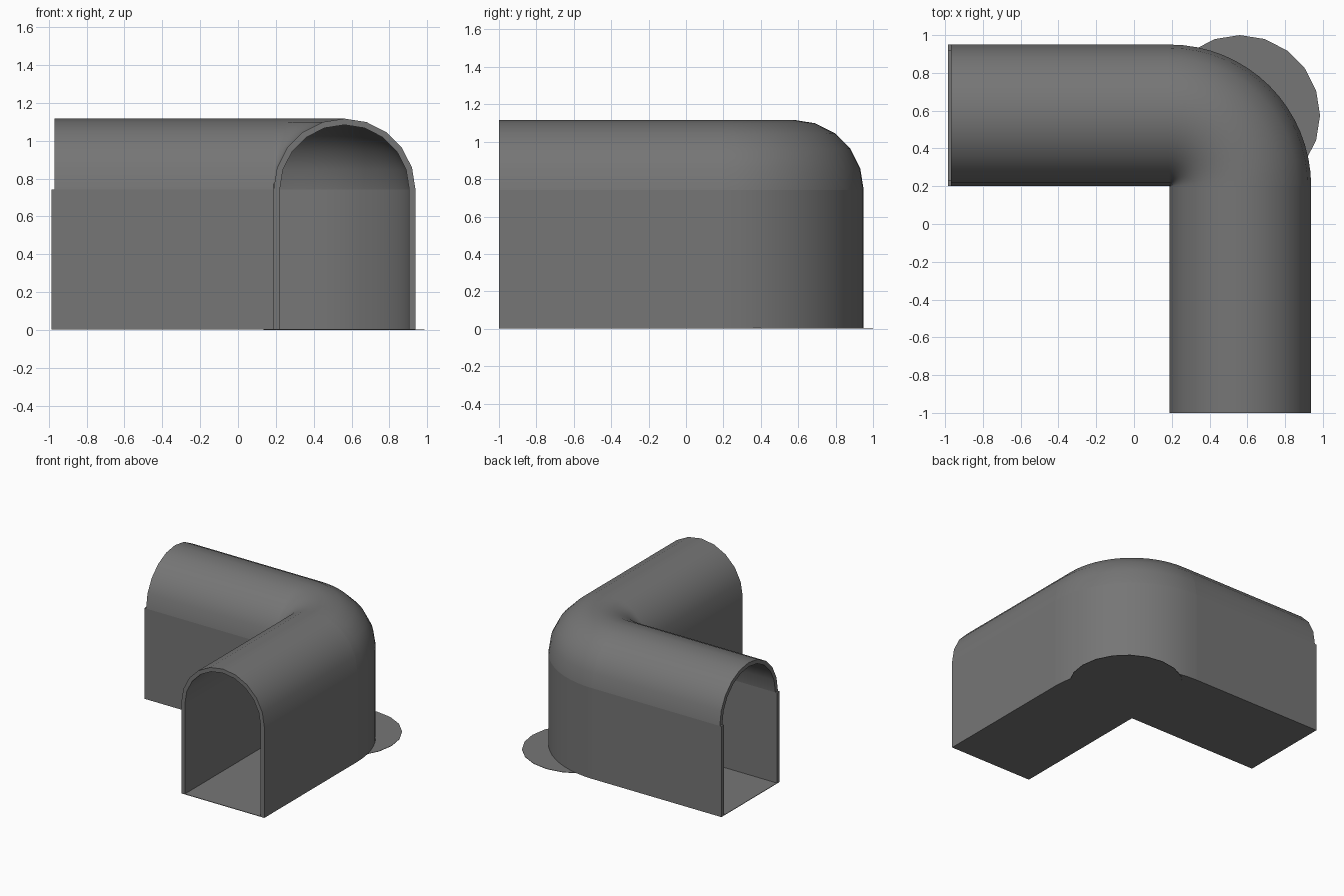
import bpy, bmesh, math
from mathutils import Vector

if "Cube" in bpy.data.objects:
    bpy.data.objects.remove(bpy.data.objects["Cube"])

W, T, H, R = 0.75, 0.033, 0.742, 0.375   # width, thickness, wall height, arch radius
PX, PY = 0.188, 0.2                      # pivot at the inside of the bend

mat = bpy.data.materials.new("mid grey")
mat.diffuse_color = (0.18, 0.18, 0.18, 1)
mat.use_nodes = True
mat.node_tree.nodes["Principled BSDF"].inputs["Base Color"].default_value = mat.diffuse_color


def finish(bm, name):
    bmesh.ops.remove_doubles(bm, verts=bm.verts, dist=1e-5)
    bmesh.ops.recalc_face_normals(bm, faces=bm.faces)
    for f in bm.faces:
        f.smooth = True
    me = bpy.data.meshes.new(name)
    bm.to_mesh(me)
    bm.free()
    me.set_sharp_from_angle(angle=math.radians(35))
    me.materials.append(mat)
    ob = bpy.data.objects.new(name, me)
    bpy.context.collection.objects.link(ob)
    return ob


def sweep(name, profile, frames):
    """Sweep a closed (u, z) profile through frames of (origin, sideways direction)."""
    bm = bmesh.new()
    rings = [[bm.verts.new((o[0] + d[0] * u, o[1] + d[1] * u, z)) for u, z in profile]
             for o, d in frames]
    n = len(profile)
    for a, b in zip(rings, rings[1:]):
        for i in range(n):
            j = (i + 1) % n
            bm.faces.new((a[i], a[j], b[j], b[i]))
    bm.faces.new(rings[0])
    bm.faces.new(rings[-1])
    return finish(bm, name)


def rect(u0, u1, z0, z1):
    return [(u0, z0), (u1, z0), (u1, z1), (u0, z1)]


def arc(r):
    return [(W / 2 - r * math.cos(math.pi * i / 10), H + r * math.sin(math.pi * i / 10))
            for i in range(11)]


# cross-sections shared by all three tunnel pieces
inner_wall = rect(0, T, 0.002, H)
outer_wall = rect(W - T, W, 0.002, H)
arch = arc(R) + arc(R - T)[::-1]
floor = rect(0, W, 0.002, 0.006)

X, Y = (1, 0), (0, 1)
front_leg = [((PX, -1), X), ((PX, PY), X)]
left_leg = [((-0.985, PY), Y), ((PX, PY), Y)]
left_roof = [((-0.97, PY), Y), ((PX, PY), Y)]
bend = [((PX, PY), (math.cos(a), math.sin(a)))
        for a in (math.pi / 2 * i / 16 for i in range(17))]

for name, path, roof_path in (("front_leg", front_leg, front_leg),
                              ("left_leg", left_leg, left_roof),
                              ("corner", bend, bend)):
    if name != "corner":
        sweep(name + "_inner_wall", inner_wall, path)
    sweep(name + "_outer_wall", outer_wall, path)
    sweep(name + "_roof", arch, roof_path)
    sweep(name + "_floor", floor, path)

# thin round floor plate under the bend
bm = bmesh.new()
bmesh.ops.create_cone(bm, cap_ends=True, segments=20, radius1=0.425, radius2=0.425, depth=0.003)
bmesh.ops.translate(bm, verts=bm.verts, vec=Vector((0.56, 0.575, 0.0015)))
finish(bm, "round_floor_plate")
